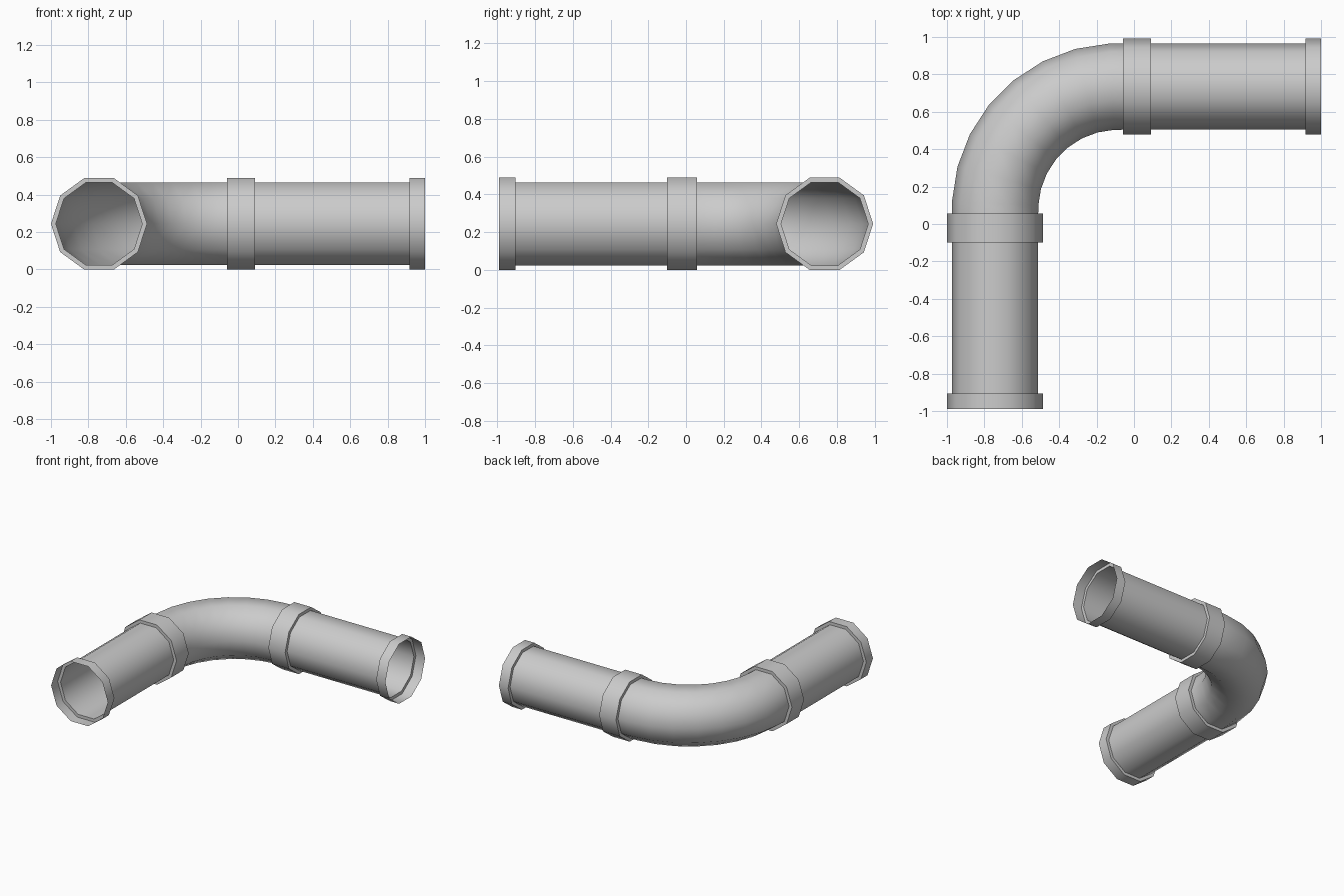
import bpy, bmesh, math
from mathutils import Vector

if "Cube" in bpy.data.objects:
    bpy.data.objects.remove(bpy.data.objects["Cube"], do_unlink=True)

SIDES = 10
PIPE_R, COLLAR_R = 0.231, 0.257
AXIS_X, AXIS_Y, AXIS_Z = -0.743, 0.735, 0.244   # centre lines of the two arms
UP = Vector((0, 0, 1))

grey = bpy.data.materials.new("pipe_grey")
grey.use_nodes = True
GREY = (0.6, 0.6, 0.6, 1)
grey.diffuse_color = GREY
grey.node_tree.nodes["Principled BSDF"].inputs["Base Color"].default_value = GREY


def sweep(name, stations):
    """Open ten-sided shell through (x, y, heading, radius) stations."""
    bm = bmesh.new()
    rings = []
    for x, y, heading, radius in stations:
        side = Vector((math.sin(heading), -math.cos(heading), 0))
        centre = Vector((x, y, AXIS_Z))
        ring = []
        for i in range(SIDES):
            a = math.tau * i / SIDES
            ring.append(bm.verts.new(centre + radius * (math.cos(a) * side + math.sin(a) * UP)))
        rings.append(ring)
    for near, far in zip(rings, rings[1:]):
        for i in range(SIDES):
            j = (i + 1) % SIDES
            bm.faces.new((near[i], near[j], far[j], far[i]))
    mesh = bpy.data.meshes.new(name)
    bm.to_mesh(mesh)
    bm.free()
    mesh.materials.append(grey)
    obj = bpy.data.objects.new(name, mesh)
    bpy.context.collection.objects.link(obj)
    bpy.ops.object.select_all(action="DESELECT")
    obj.select_set(True)
    bpy.context.view_layer.objects.active = obj
    bpy.ops.object.shade_smooth_by_angle(angle=math.radians(42))


def front_arm(name, profile):
    sweep(name, [(AXIS_X, y, math.pi / 2, r) for y, r in profile])


def side_arm(name, profile):
    sweep(name, [(x, AXIS_Y, 0, r) for x, r in profile])


def band(start, end):
    """Raised collar with a step at both ends."""
    return [(start, PIPE_R), (start, COLLAR_R), (end, COLLAR_R), (end, PIPE_R)]


# Front arm: flared mouth, straight pipe, joint collar
front_arm("front_mouth", [(-0.99, COLLAR_R), (-0.905, COLLAR_R), (-0.905, PIPE_R)])
front_arm("front_pipe", [(-0.905, PIPE_R), (-0.10, PIPE_R)])
front_arm("front_collar", band(-0.10, 0.057))

# Side arm: joint collar, straight pipe, flared mouth
side_arm("side_collar", band(-0.06, 0.092))
side_arm("side_pipe", [(0.092, PIPE_R), (0.917, PIPE_R)])
side_arm("side_mouth", [(0.917, PIPE_R), (0.917, COLLAR_R), (1.0, COLLAR_R)])

# Elbow: quarter bend joining the two collars
bend_x, bend_y = -0.085, 0.077
bend_r = AXIS_Y - bend_y
elbow = [(AXIS_X, 0.057, math.pi / 2, PIPE_R)]
for step in range(8):
    a = math.radians(3 + 12 * step)
    elbow.append((bend_x - bend_r * math.cos(a), bend_y + bend_r * math.sin(a),
                  math.pi / 2 - a, PIPE_R))
elbow.append((-0.06, AXIS_Y, 0, PIPE_R))
sweep("elbow", elbow)
